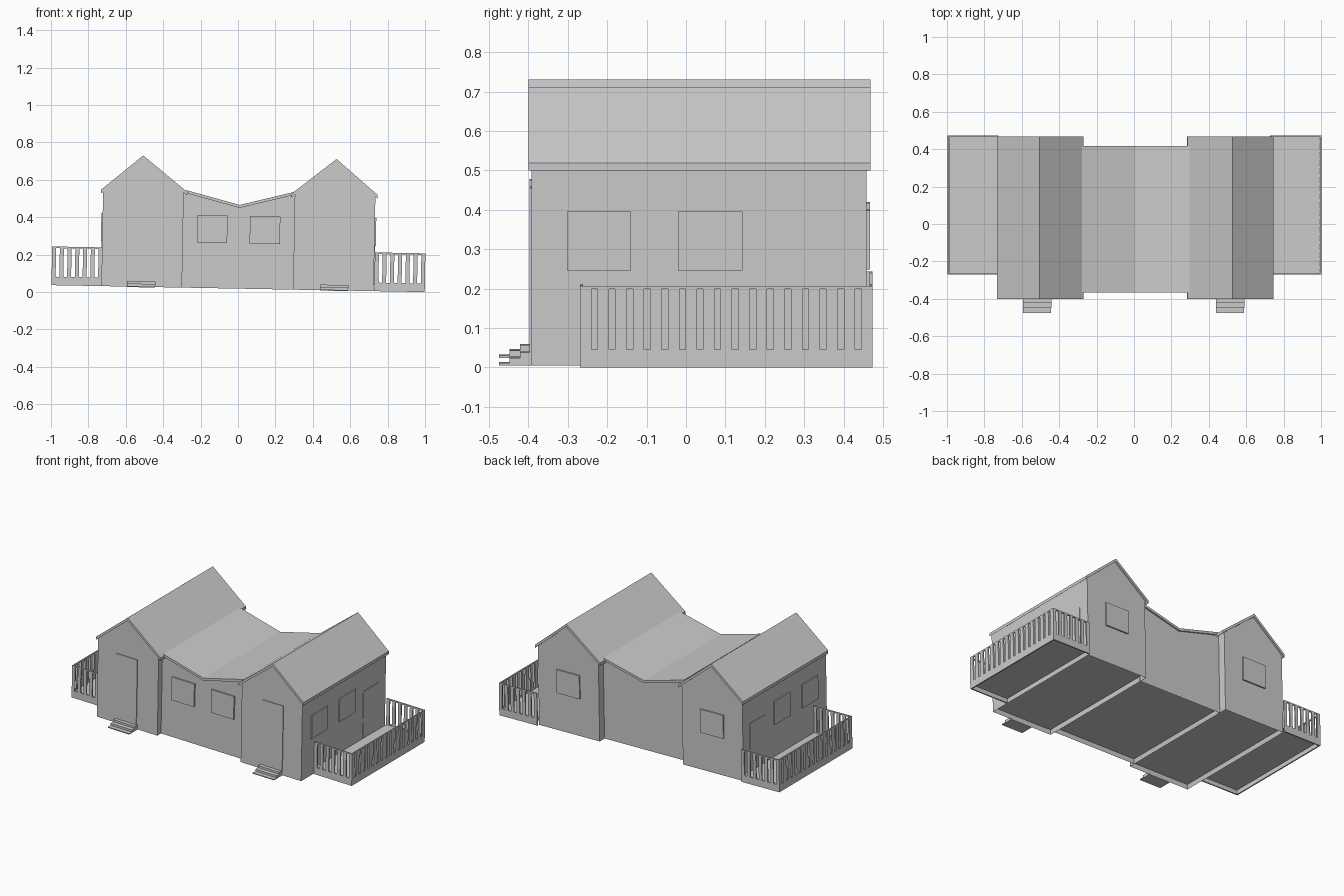
import bpy, bmesh
from mathutils import Matrix, Vector

if "Cube" in bpy.data.objects:
    bpy.data.objects.remove(bpy.data.objects["Cube"])

BASE = 0.0185                                # underside height before the slight lean
TILT = Matrix.Rotation(0.0185, 4, 'Y')       # whole house leans slightly to the right


def finish(name, bm):
    bmesh.ops.recalc_face_normals(bm, faces=bm.faces)
    bm.transform(TILT)
    me = bpy.data.meshes.new(name)
    bm.to_mesh(me)
    bm.free()
    ob = bpy.data.objects.new(name, me)
    bpy.context.collection.objects.link(ob)
    return ob


def add_box(bm, x, y, z):
    mat = Matrix.Translation(((x[0] + x[1]) / 2, (y[0] + y[1]) / 2, (z[0] + z[1]) / 2))
    mat = mat @ Matrix.Diagonal((abs(x[1] - x[0]), abs(y[1] - y[0]), abs(z[1] - z[0]), 1))
    bmesh.ops.create_cube(bm, size=1, matrix=mat)


def boxes(name, items):
    bm = bmesh.new()
    for it in items:
        add_box(bm, *it)
    return finish(name, bm)


def prism(name, profile, y0, y1, recess=False):
    """Extrude an x/z profile along y; optionally hollow the underside."""
    bm = bmesh.new()
    face = bm.faces.new([bm.verts.new((x, y0, z)) for x, z in profile])
    new = bmesh.ops.extrude_face_region(bm, geom=[face])['geom']
    verts = [v for v in new if isinstance(v, bmesh.types.BMVert)]
    bmesh.ops.translate(bm, verts=verts, vec=(0, y1 - y0, 0))
    bmesh.ops.recalc_face_normals(bm, faces=bm.faces)
    if recess:
        bm.normal_update()
        under = [f for f in bm.faces if f.normal.z < -0.99]
        bmesh.ops.inset_region(bm, faces=under, thickness=0.008)
        bmesh.ops.translate(bm, verts=list({v for f in under for v in f.verts}),
                            vec=(0, 0, 0.028))
    return finish(name, bm)


def railing(name, start, end, fixed, axis, slots, slot_w):
    """Skirt board, top rail and balusters along x or y."""
    lo, hi = min(start, end), max(start, end)
    bw = (hi - lo - slots * slot_w) / (slots + 1)
    parts = [((lo, hi), (BASE, 0.064)), ((lo, hi), (0.217, 0.2255))]
    for i in range(slots + 1):
        a = lo + i * (bw + slot_w)
        parts.append(((a, a + bw), (0.064, 0.217)))
    if axis == 'x':
        return boxes(name, [(r, fixed, z) for r, z in parts])
    return boxes(name, [(fixed, r, z) for r, z in parts])


# Middle section: walls and butterfly roof
prism("middle_walls", [(-0.3, BASE), (0.3, BASE), (0.3, 0.53), (0, 0.452), (-0.3, 0.53)],
      -0.355, 0.408, True)
prism("middle_roof", [(-0.287, 0.54), (0, 0.466), (0.287, 0.54),
                      (0.287, 0.524), (0, 0.45), (-0.287, 0.524)], -0.365, 0.417)

for s, side in ((-1, "left"), (1, "right")):
    def mx(pts):
        return [(s * x - 0.003, z) for x, z in pts]

    def xr(a, b):
        return (s * a - 0.003, s * b - 0.003)

    # Gabled wing
    prism(side + "_wing_walls", mx([(0.297, BASE), (0.728, BASE), (0.728, 0.525),
                                    (0.517, 0.706), (0.297, 0.53)]), -0.393, 0.458, True)
    prism(side + "_wing_roof", mx([(0.74, 0.533), (0.517, 0.721), (0.278, 0.53),
                                   (0.278, 0.511), (0.517, 0.702), (0.74, 0.513)]),
          -0.40, 0.468)

    # Doors and entry steps
    boxes(side + "_front_door", [(xr(0.445, 0.595), (-0.398, -0.39), (0.048, 0.467))])
    boxes(side + "_deck_door", [(xr(0.72, 0.731), (0.23, 0.39), (0.05, 0.36))])
    boxes(side + "_steps", [(xr(0.44, 0.592), (-0.475 + 0.027 * i, -0.39),
                             (0.016 + 0.006 * (i > 0) + 0.013 * max(i - 1, 0),
                              0.022 + 0.013 * i)) for i in range(3)])

    # Windows
    boxes(side + "_middle_window", [(xr(0.06, 0.222), (-0.365, -0.35), (0.26, 0.409))])
    boxes(side + "_back_window", [(xr(0.43, 0.595), (0.45, 0.467), (0.259, 0.409))])
    boxes(side + "_side_windows", [(xr(0.72, 0.735), y, (0.259, 0.409))
                                   for y in ((-0.302, -0.14), (-0.02, 0.144))])

    # Side deck with slatted railings
    edge = 0.998 * s
    inner = 0.728 * s
    boxes(side + "_deck_floor", [((inner, edge - 0.004 * s), (-0.266, 0.469), (0.046, 0.056))])
    railing(side + "_outer_railing", -0.269, 0.474, (edge - 0.008 * s, edge), 'y', 16, 0.016)
    railing(side + "_front_railing", inner, edge, (-0.269, -0.261), 'x', 6, 0.02)
    railing(side + "_back_railing", inner, edge, (0.466, 0.474), 'x', 6, 0.02)
